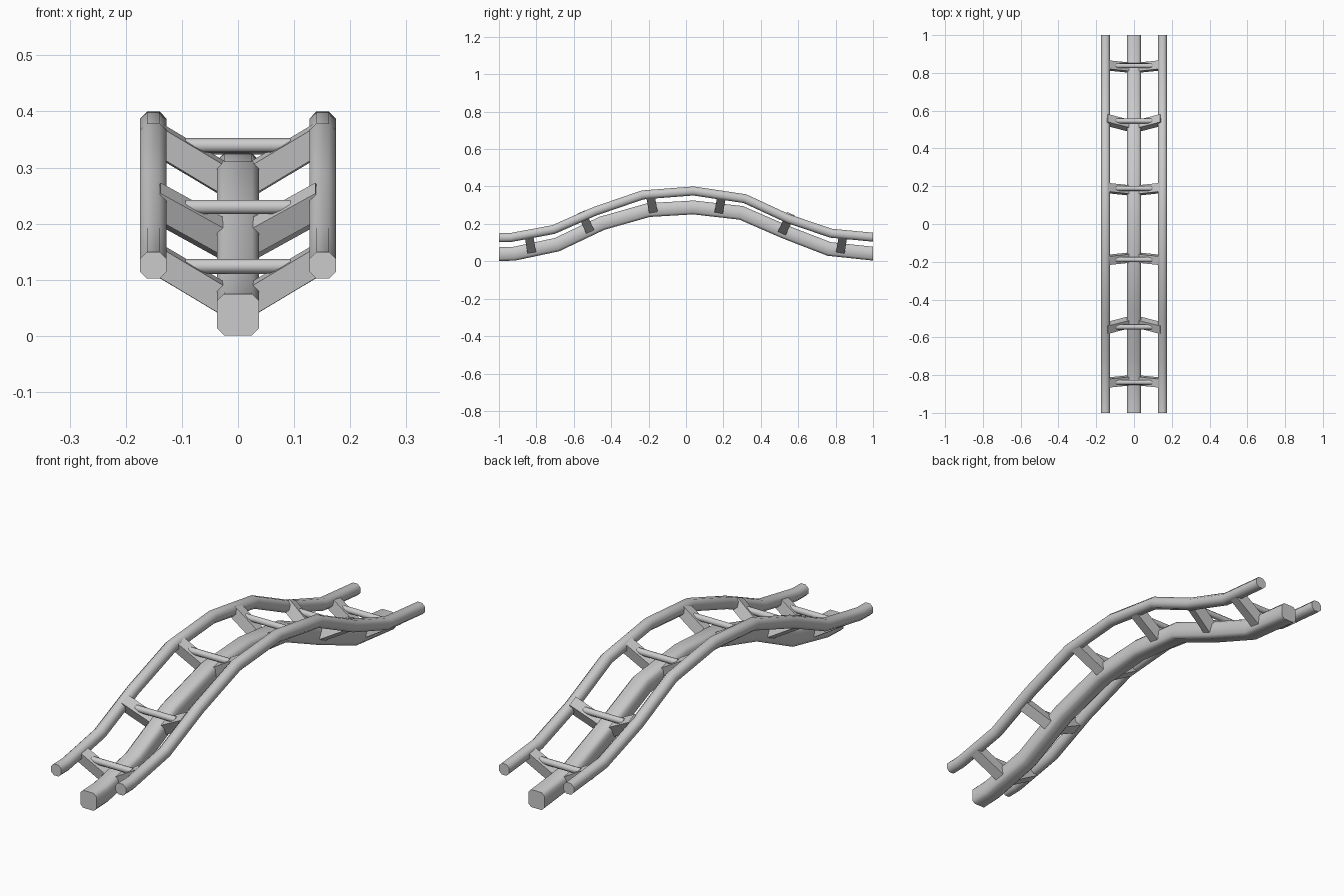
import bpy, bmesh, math
from mathutils import Vector, Matrix

if "Cube" in bpy.data.objects:
    bpy.data.objects.remove(bpy.data.objects["Cube"])

SPINE = [(-1, .038), (-.917, .041), (-.69, .089), (-.45, .203), (-.2, .274),
         (.04, .288), (.295, .259), (.53, .157), (.765, .066), (1, .041)]
RAIL = [(-1, .126), (-.938, .127), (-.708, .170), (-.486, .268), (-.232, .355),
        (.04, .376), (.315, .335), (.548, .227), (.777, .150), (1, .129)]


def finish(name, bm):
    bmesh.ops.recalc_face_normals(bm, faces=bm.faces)
    me = bpy.data.meshes.new(name)
    bm.to_mesh(me)
    bm.free()
    ob = bpy.data.objects.new(name, me)
    bpy.context.collection.objects.link(ob)
    bpy.context.view_layer.objects.active = ob
    ob.select_set(True)
    bpy.ops.object.shade_smooth_by_angle(angle=math.radians(50))
    ob.select_set(False)
    return ob


def sweep(name, path, half, cut, x):
    """Chamfered-square tube swept along a side-view path."""
    i = half - cut
    section = [(half, -i), (half, i), (i, half), (-i, half),
               (-half, i), (-half, -i), (-i, -half), (i, -half)]
    pts = [Vector(p) for p in path]
    bm = bmesh.new()
    rings = []
    for k, p in enumerate(pts):
        n, stretch = Vector((0, 1)), 1
        if 0 < k < len(pts) - 1:
            a = (p - pts[k - 1]).normalized()
            b = (pts[k + 1] - p).normalized()
            t = (a + b).normalized()
            n, stretch = Vector((-t.y, t.x)), 1 / t.dot(a)
        rings.append([bm.verts.new((x + u, p.x + n.x * v * stretch, p.y + n.y * v * stretch))
                      for u, v in section])
    for r, s in zip(rings, rings[1:]):
        for j in range(8):
            bm.faces.new((r[j], r[(j + 1) % 8], s[(j + 1) % 8], s[j]))
    bm.faces.new(rings[0])
    bm.faces.new(rings[-1])
    return finish(name, bm)


def spine_z(y):
    for (y0, z0), (y1, z1) in zip(SPINE, SPINE[1:]):
        if y0 <= y <= y1:
            return z0 + (z1 - z0) * (y - y0) / (y1 - y0)


# Main spine and the two running rails
sweep("spine", SPINE, .037, .012, 0)
sweep("rail_right", RAIL, .024, .013, .151)
sweep("rail_left", RAIL, .024, .013, -.151)

# Six ties: a V of two flat struts plus a round cross rod
ties = [(-.827, .17), (-.518, .46), (-.177, .18), (.177, -.18), (.518, -.46), (.827, -.17)]
for k, (y, slope) in enumerate(ties, 1):
    frame = Matrix.Translation((0, y, spine_z(y))) @ Matrix.Rotation(math.atan(slope), 4, 'X')
    bm = bmesh.new()
    for s in (1, -1):
        a, b = Vector((.015 * s, 0, 0)), Vector((.15 * s, 0, .082))
        d = b - a
        box = (frame @ Matrix.Translation((a + b) / 2)
               @ Matrix.Rotation(-math.atan2(d.z, abs(d.x)) * s, 4, 'Y')
               @ Matrix.Diagonal((d.length, .046, .047, 1)))
        bmesh.ops.create_cube(bm, size=1, matrix=box)
    finish(f"tie_struts_{k}", bm)

    bm = bmesh.new()
    bmesh.ops.create_cone(bm, cap_ends=True, segments=8, radius1=.0135, radius2=.0135, depth=.188,
                          matrix=frame @ Matrix.Translation((0, 0, .065))
                          @ Matrix.Rotation(math.pi / 2, 4, 'Y'))
    finish(f"cross_rod_{k}", bm)
